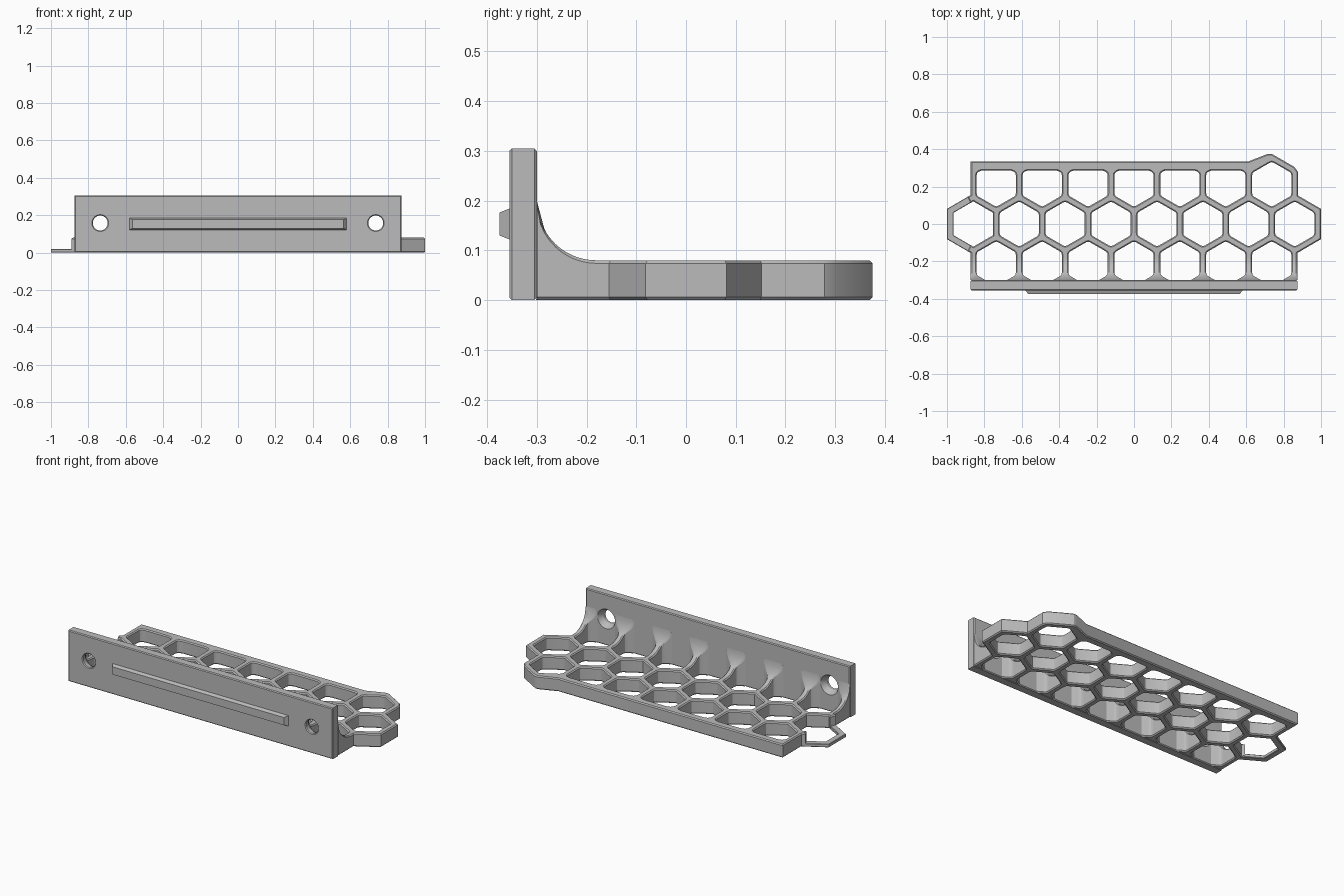
import bpy
import bmesh
import math
from mathutils import Vector
from mathutils.geometry import delaunay_2d_cdt

if "Cube" in bpy.data.objects:
    bpy.data.objects.remove(bpy.data.objects["Cube"])

PITCH, HALF_WALL, CHAMFER = 0.2455, 0.018, 0.006
ROW = PITCH * math.sqrt(3) / 2
FLOOR, WALL_TOP, END_X = 0.08, 0.305, 0.873
WALL_FRONT, WALL_BACK, FILLET = -0.355, -0.30, 0.12

grey = bpy.data.materials.new("plain grey")
grey.use_nodes = True
grey.diffuse_color = (0.5, 0.5, 0.5, 1)
grey.node_tree.nodes["Principled BSDF"].inputs["Base Color"].default_value = grey.diffuse_color


def cap(bm, loops, u, v):
    """Triangulate between an outer loop and hole loops, seen along one axis."""
    verts, edges = [], []
    for loop in loops:
        start, n = len(verts), len(loop)
        edges += [(start + i, start + (i + 1) % n) for i in range(n)]
        verts += loop
    flat = [Vector((w.co[u], w.co[v])) for w in verts]
    result = delaunay_2d_cdt(flat, edges, [], 0, 1e-6)
    spans = [(flat[a].x, flat[a].y, flat[b].x, flat[b].y) for a, b in edges]
    for tri in result[2]:
        ids = [result[3][i][0] for i in tri]
        x, y = (flat[ids[0]] + flat[ids[1]] + flat[ids[2]]) / 3
        inside = False
        for ax, ay, bx, by in spans:
            if (ay > y) != (by > y) and x < ax + (bx - ax) * (y - ay) / (by - ay):
                inside = not inside
        if inside:
            bm.faces.new([verts[i] for i in ids])


def solid(name, boundaries, u, v):
    """Solid from stacks of rings: the first is the outside, the rest are holes."""
    bm = bmesh.new()
    stacks = [[[bm.verts.new(p) for p in ring] for ring in rings] for rings in boundaries]
    for stack in stacks:
        n = len(stack[0])
        for a, b in zip(stack, stack[1:]):
            for i in range(n):
                j = (i + 1) % n
                bm.faces.new((a[i], a[j], b[j], b[i]))
    for end in (0, -1):
        cap(bm, [stack[end] for stack in stacks], u, v)
    bmesh.ops.recalc_face_normals(bm, faces=bm.faces)
    mesh = bpy.data.meshes.new(name)
    bm.to_mesh(mesh)
    bm.free()
    mesh.materials.append(grey)
    obj = bpy.data.objects.new(name, mesh)
    bpy.context.collection.objects.link(obj)
    return obj


def at_wall(p):
    return p.y < WALL_BACK + 0.001


def offset(pts, d):
    """Grow a counter-clockwise outline by d; points on the wall only slide along it."""
    out = []
    for i, p in enumerate(pts):
        e1 = (p - pts[i - 1]).normalized()
        e2 = (pts[(i + 1) % len(pts)] - p).normalized()
        n1, n2 = Vector((e1.y, -e1.x)), Vector((e2.y, -e2.x))
        if at_wall(p):
            n = n1 if abs(n1.x) > 0.1 else n2
            out.append(p + Vector((d / n.x, 0)))
        else:
            out.append(p + (n1 + n2) * d / (1 + n1.dot(n2)))
    return out


def hexagon(x, y):
    r = (PITCH / 2 - HALF_WALL) * 2 / math.sqrt(3)
    return [Vector((x + r * math.cos(math.radians(a)), y + r * math.sin(math.radians(a))))
            for a in range(-90, 270, 60)]


def clip(pts, limit, sign):
    """Keep the part of an outline where sign * y is below sign * limit."""
    out = []
    for i, p in enumerate(pts):
        q = pts[(i + 1) % len(pts)]
        inside_p, inside_q = sign * p.y <= sign * limit, sign * q.y <= sign * limit
        if inside_p:
            out.append(p)
        if inside_p != inside_q:
            out.append(p.lerp(q, (limit - p.y) / (q.y - p.y)))
    return out


def rounded(pts, d=0.012):
    out = []
    for i, p in enumerate(pts):
        if at_wall(p):
            out.append(p)
            continue
        a = p + (pts[i - 1] - p).normalized() * d
        b = p + (pts[(i + 1) % len(pts)] - p).normalized() * d
        out += [a, (a + 2 * p + b) / 4, b]
    return out


def subdivided(pts, step=0.008):
    """Split the edges that climb the fillet."""
    out = []
    for i, p in enumerate(pts):
        q = pts[(i + 1) % len(pts)]
        climbs = min(p.y, q.y) < WALL_BACK + FILLET and abs(p.y - q.y) > 0.001
        n = math.ceil((q - p).length / step) if climbs else 1
        out += [p.lerp(q, k / n) for k in range(n)]
    return out


def surface(p):
    """Height of the floor and of the fillet rising to the wall."""
    dy = min(0, p.y - WALL_BACK - FILLET)
    return FLOOR + FILLET - math.sqrt(max(0, FILLET ** 2 - dy ** 2))


def rims(pts, top, grow, c=CHAMFER):
    """Rings for an upright side with chamfered rims below and above."""
    wide = offset(pts, grow * c)
    return [[(p.x, p.y, 0) for p in wide],
            [(p.x, p.y, c) for p in pts],
            [(p.x, p.y, top(p) - c) for p in pts],
            [(p.x, p.y, top(p)) for p in wide]]


# Front edge of the shelf: a comb of ribs that run up into the wall
outline = [Vector((-END_X, WALL_BACK))]
for i in range(-3, 4):
    outline += rounded(clip(hexagon(i * PITCH, -ROW), WALL_BACK, -1))[::-1]

# Stepped right end and straight back
outline += [Vector(p) for p in (
    (END_X, WALL_BACK), (END_X, -0.155), (1.0, -0.081), (1.0, 0.081),
    (0.877, 0.152), (0.877, 0.278), (0.858, 0.305), (0.737, 0.375), (0.715, 0.375),
    (0.61, 0.334), (-END_X, 0.334))]

# Open cell with two stubs on the left end
notch = [(-END_X, 0.155), (-0.89, 0.145), (-0.874, 0.112), (-0.859, 0.121), (-0.7545, 0.0605)]
outline += [Vector(p) for p in notch] + [Vector((x, -y)) for x, y in reversed(notch)]

# Shelf with honeycomb openings
cells = [hexagon((i - 3.5) * PITCH, 0) for i in range(1, 8)]
cells += [clip(hexagon(i * PITCH, ROW), 0.286, 1) for i in range(-3, 3)]
cells.append(hexagon(3 * PITCH, ROW))
shelf = solid("honeycomb_shelf",
              [rims(subdivided(outline), surface, -1)]
              + [rims(rounded(cell), surface, 1) for cell in cells], 0, 1)

# Thin linking ring on the left end
outer = [(-0.86, 0.1625), (-1, 0.081), (-1, -0.081), (-0.86, -0.1625)]
inner = [(-0.86, -0.121), (-0.964, -0.0605), (-0.964, 0.0605), (-0.86, 0.121)]
link = solid("end_ring", [rims([Vector(p) for p in outer + inner],
                               lambda p: 0.02, -1, 0.003)], 0, 1)


def rectangle(x, low, high, y):
    return [(-x, y, low), (x, y, low), (x, y, high), (-x, y, high)]


def screw_hole(x):
    profile = ((0.045, WALL_FRONT), (0.04, -0.35), (0.04, -0.332), (0.058, WALL_BACK))
    angles = [math.tau * k / 32 for k in range(32)]
    return [[(x + r * math.cos(a), y, 0.158 + r * math.sin(a)) for a in angles]
            for r, y in profile]


# Mounting wall with two countersunk screw holes
c = 0.005
wall_rings = [rectangle(END_X - inset, inset, WALL_TOP - inset, y) for inset, y in
              ((c, WALL_FRONT), (0, WALL_FRONT + c), (0, WALL_BACK - c), (c, WALL_BACK))]
wall = solid("mounting_wall", [wall_rings] + [screw_hole(s * 3 * PITCH) for s in (-1, 1)], 0, 2)

# Tapered ridge on the front
ridge = solid("front_ridge", [[rectangle(0.583, 0.121, 0.185, WALL_FRONT + 0.002),
                               rectangle(0.565, 0.13, 0.176, -0.375)]], 0, 2)

# Smooth curves, sharp edges
bpy.ops.object.select_all(action="DESELECT")
for o in (shelf, link, wall, ridge):
    o.select_set(True)
bpy.context.view_layer.objects.active = shelf
bpy.ops.object.shade_smooth_by_angle(angle=math.radians(25))
